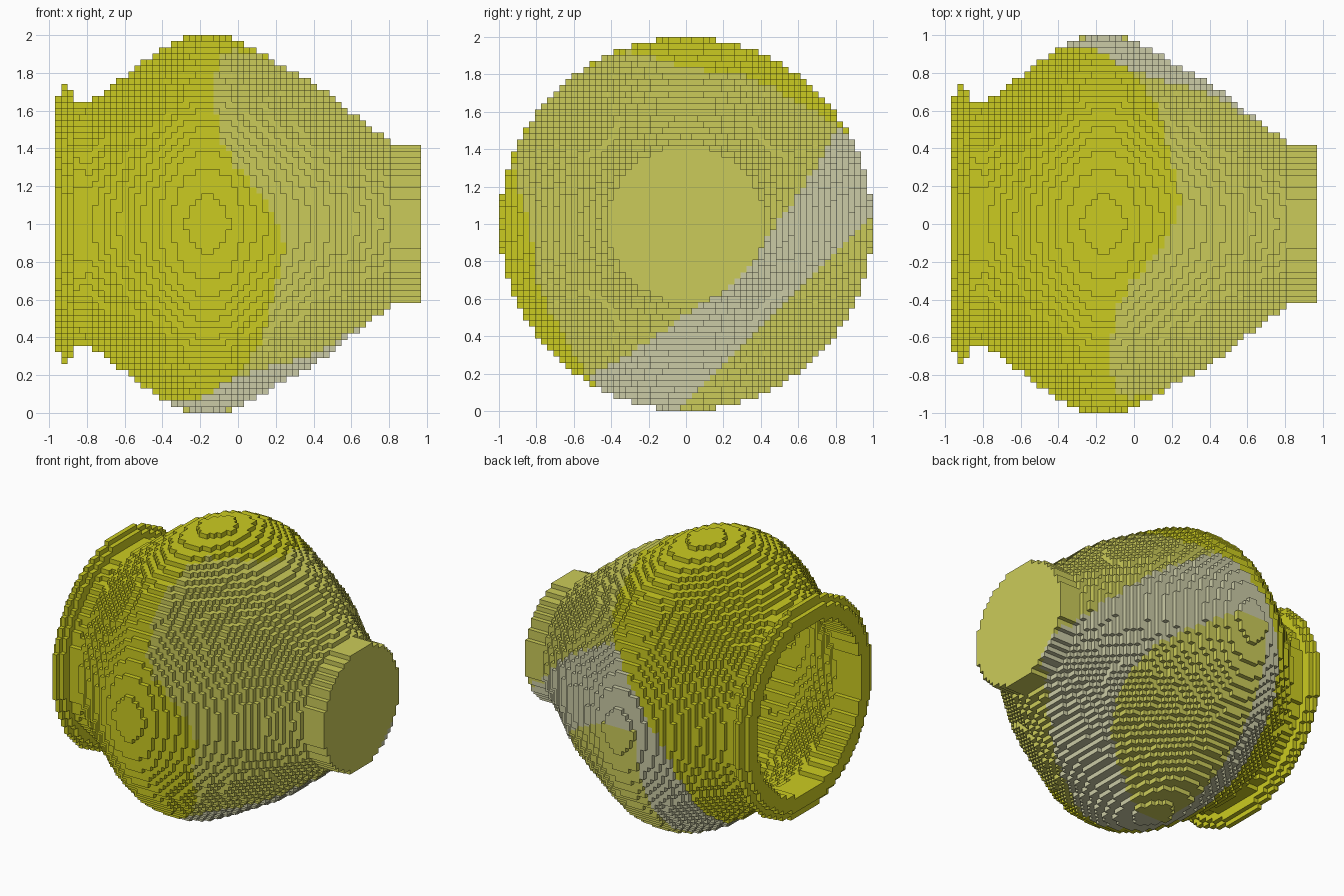
import bpy, bmesh, math

if "Cube" in bpy.data.objects:
    bpy.data.objects.remove(bpy.data.objects["Cube"], do_unlink=True)

CELL = 2 / 62          # edge of one block
NX, NR = 30, 31        # half counts along the axis and across it


def make_material(name, rgb):
    m = bpy.data.materials.new(name)
    m.use_nodes = True
    m.diffuse_color = (*rgb, 1)
    m.node_tree.nodes["Principled BSDF"].inputs["Base Color"].default_value = (*rgb, 1)
    return m


materials = [make_material("yellow glaze", (0.6, 0.6, 0.015)),
             make_material("khaki glaze", (0.6, 0.6, 0.1)),
             make_material("pale grey glaze", (0.6, 0.6, 0.38))]

# Outer radius along the axis: mouth flange, throat, belly, taper, foot
PROFILE = [(-0.955, 0.685), (-0.923, 0.745), (-0.89, 0.715), (-0.86, 0.66),
           (-0.78, 0.655), (-0.70, 0.705), (-0.60, 0.785), (-0.50, 0.86),
           (-0.40, 0.93), (-0.28, 0.984), (-0.16, 0.998), (-0.04, 0.984),
           (0.10, 0.915), (0.20, 0.86), (0.30, 0.805), (0.40, 0.75),
           (0.50, 0.68), (0.60, 0.59), (0.70, 0.51), (0.79, 0.445),
           (0.82, 0.423), (0.97, 0.423)]

# Edge of the yellow area along the axis, by diagonal position
YELLOW_EDGE = [(-1.0, -0.15), (-0.7, 0.15), (-0.5, 0.25), (0.0, 0.12),
               (0.25, -0.06), (0.67, -0.44), (1.0, -0.6)]


def lerp(table, t):
    if t <= table[0][0]:
        return table[0][1]
    for (a, fa), (b, fb) in zip(table, table[1:]):
        if t <= b:
            return fa + (fb - fa) * (t - a) / (b - a)
    return table[-1][1]


def inner_radius(x):
    """Radius of the cavity: open at the mouth, closed before the foot."""
    if x > 0.8:
        return 0
    if x < -0.8:
        return 0.59
    return lerp(PROFILE, x) - 0.068


def glaze(x, y, z):
    """Material index from the position along the axis and the diagonal."""
    v = (y - z) / math.sqrt(2)
    if x < lerp(YELLOW_EDGE, v):
        return 0
    if v > 0.68 and x > -0.3:
        return 1
    return 2 if v > 0.2 + 0.2 * x else 1


# Fill the wall of the pot with blocks
cells = set()
for i in range(-NX, NX):
    x = (i + 0.5) * CELL
    outer, inner = lerp(PROFILE, x), inner_radius(x)
    for j in range(-NR, NR):
        for k in range(-NR, NR):
            if inner <= math.hypot(j + 0.5, k + 0.5) * CELL <= outer:
                cells.add((i, j, k))

# Skin the blocks with their exposed faces only
bm = bmesh.new()
corners = {}


def corner(p):
    if p not in corners:
        corners[p] = bm.verts.new((p[0] * CELL, p[1] * CELL, p[2] * CELL + 1))
    return corners[p]


for cell in cells:
    centre = [(c + 0.5) * CELL for c in cell]
    is_inside = math.hypot(centre[1], centre[2]) < inner_radius(centre[0]) + CELL
    for axis in range(3):
        a, b = (axis + 1) % 3, (axis + 2) % 3
        for side in (0, 1):
            beside = list(cell)
            beside[axis] += 2 * side - 1
            if tuple(beside) in cells:
                continue
            loop = []
            for da, db in ((0, 0), (1, 0), (1, 1), (0, 1)):
                p = list(cell)
                p[axis] += side
                p[a] += da
                p[b] += db
                loop.append(corner(tuple(p)))
            face = bm.faces.new(loop if side else loop[::-1])
            # cavity stays yellow
            cavity = is_inside and centre[0] < 0.8
            face.material_index = 0 if cavity else glaze(*centre)

mesh = bpy.data.meshes.new("block_pot")
bm.to_mesh(mesh)
bm.free()
for m in materials:
    mesh.materials.append(m)
pot = bpy.data.objects.new("block_pot", mesh)
bpy.context.collection.objects.link(pot)
